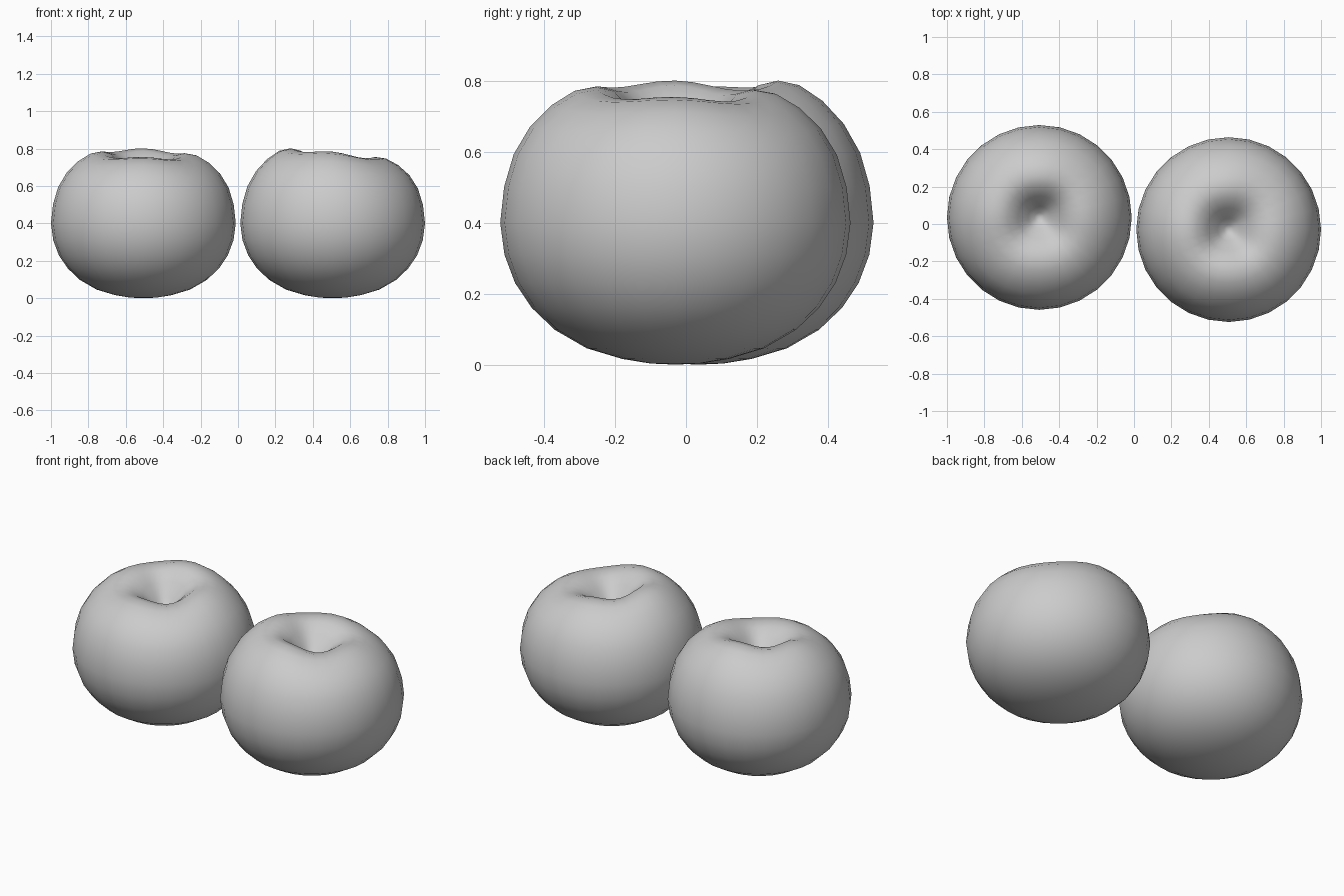
import bpy, bmesh, math

if "Cube" in bpy.data.objects:
    bpy.data.objects.remove(bpy.data.objects["Cube"])

SIDES = 28
# (radius, height, how strongly the lobes move the ring)
PROFILE = [(0.07, 0.003, 0), (0.15, 0.016, 0), (0.25, 0.046, 0), (0.34, 0.098, 0),
           (0.405, 0.16, 0), (0.452, 0.23, 0), (0.482, 0.31, 0), (0.494, 0.40, 0),
           (0.483, 0.50, 0.1), (0.456, 0.59, 0.25), (0.41, 0.665, 0.45), (0.35, 0.722, 0.7),
           (0.285, 0.76, 0.9), (0.225, 0.770, 1.0), (0.17, 0.757, 1.0), (0.115, 0.715, 0.7),
           (0.06, 0.655, 0.3), (0.025, 0.625, 0.0)]


def lobe(a):
    # raised back rim, low front rim and four soft lobes
    return 0.023 * math.sin(a) - 0.005 * math.cos(a) + 0.008 * math.cos(4 * a)


def fruit(name, loc, turn):
    bm = bmesh.new()
    rings = []
    for r, z, w in PROFILE:
        ring = []
        for i in range(SIDES):
            a = 2 * math.pi * i / SIDES
            ring.append(bm.verts.new((r * math.cos(a), r * math.sin(a), z + w * lobe(a))))
        rings.append(ring)
    for lo, hi in zip(rings, rings[1:]):
        for i in range(SIDES):
            j = (i + 1) % SIDES
            bm.faces.new((lo[i], lo[j], hi[j], hi[i]))
    # close the underside and the stem dimple
    for ring, z, flip in ((rings[0], 0.0, True), (rings[-1], 0.615, False)):
        c = bm.verts.new((0, 0, z))
        for i in range(SIDES):
            j = (i + 1) % SIDES
            bm.faces.new((ring[j], ring[i], c) if flip else (ring[i], ring[j], c))
    for f in bm.faces:
        f.smooth = True
    mesh = bpy.data.meshes.new(name)
    bm.to_mesh(mesh)
    bm.free()
    ob = bpy.data.objects.new(name, mesh)
    ob.location = loc
    ob.rotation_euler.z = turn
    bpy.context.collection.objects.link(ob)


# same fruit twice, the second turned a quarter
fruit("left_fruit", (-0.506, 0.035, 0), 0)
fruit("right_fruit", (0.506, -0.03, 0), math.pi / 2)
